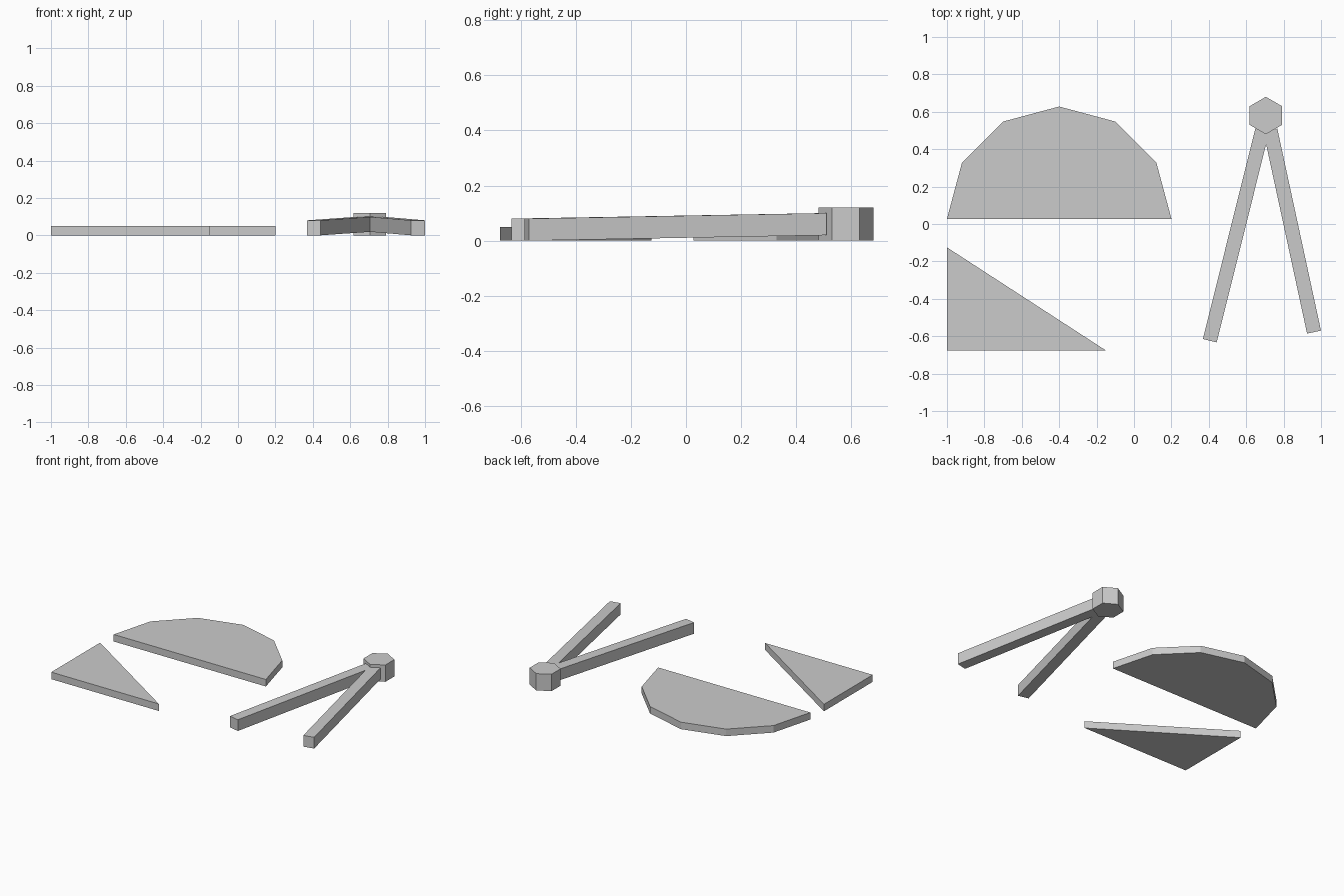
import bpy
import bmesh
from math import cos, sin, pi
from mathutils import Vector

cube = bpy.data.objects.get("Cube")
if cube:
    bpy.data.objects.remove(cube, do_unlink=True)

# Single material
grey = bpy.data.materials.new("light_grey")
grey.use_nodes = True
colour = (0.6, 0.6, 0.6, 1)
grey.diffuse_color = colour
grey.node_tree.nodes["Principled BSDF"].inputs["Base Color"].default_value = colour


def prism(name, outline, height):
    """Extrude a closed 3D outline straight up into a flat-shaded solid."""
    bm = bmesh.new()
    face = bm.faces.new([bm.verts.new(p) for p in outline])
    ext = bmesh.ops.extrude_face_region(bm, geom=[face])
    top = [v for v in ext["geom"] if isinstance(v, bmesh.types.BMVert)]
    bmesh.ops.translate(bm, verts=top, vec=(0, 0, height))
    bmesh.ops.recalc_face_normals(bm, faces=bm.faces)
    mesh = bpy.data.meshes.new(name)
    bm.to_mesh(mesh)
    bm.free()
    mesh.materials.append(grey)
    obj = bpy.data.objects.new(name, mesh)
    bpy.context.collection.objects.link(obj)
    return obj


def arc(cx, cy, radius, start, sweep, steps, count):
    """Points along a circular arc lying on the ground."""
    angles = [start + sweep * i / steps for i in range(count)]
    return [(cx + radius * cos(a), cy + radius * sin(a), 0) for a in angles]


def leg(name, foot, head, width=0.076, height=0.08):
    """Square bar rising gently from foot to hinge."""
    foot, head = Vector(foot), Vector(head)
    run = head - foot
    side = Vector((run.y, -run.x, 0)).normalized() * width / 2
    prism(name, [foot - side, foot + side, head + side, head - side], height)


# Half-disc protractor and set square
prism("protractor", arc(-0.4, 0.028, 0.6, 0, pi, 6, 7), 0.05)
prism("set_square", [(-1, -0.675, 0), (-0.152, -0.675, 0), (-1, -0.125, 0)], 0.05)

# Drawing compass: hexagonal hinge and two splayed legs
prism("compass_hinge", arc(0.705, 0.58, 0.1, pi / 2, 2 * pi, 6, 6), 0.12)
leg("compass_left_leg", (0.9625, -0.578, 0), (0.729, 0.502, 0.02))
leg("compass_right_leg", (0.405, -0.624, 0), (0.687, 0.506, 0.02))
